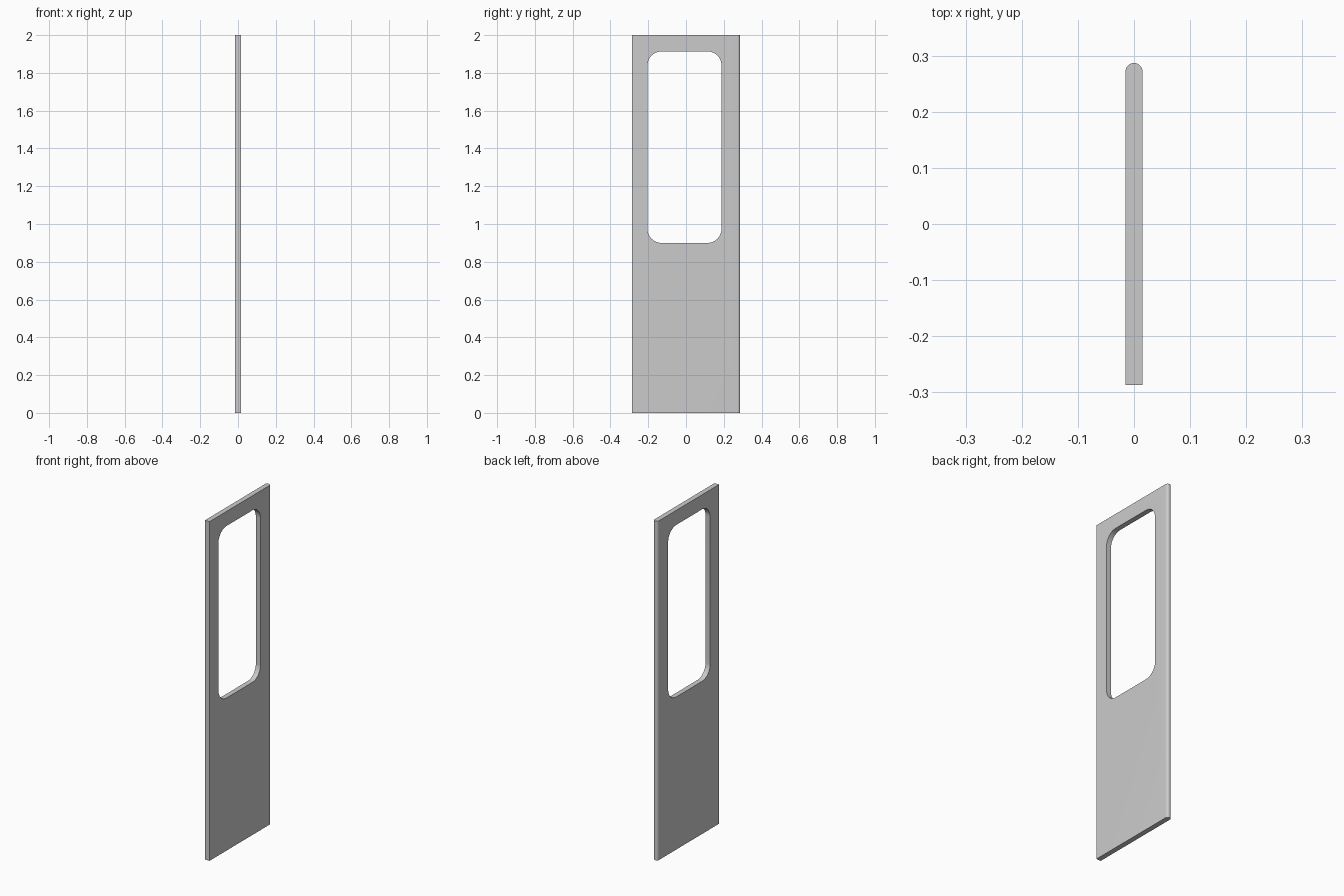
import bpy, bmesh
from math import sin, cos, pi
from mathutils import Vector

if "Cube" in bpy.data.objects:
    bpy.data.objects.remove(bpy.data.objects["Cube"])


def prism(name, points, direction):
    """Extrude a closed outline along a direction into a solid."""
    bm = bmesh.new()
    face = bm.faces.new([bm.verts.new(p) for p in points])
    ext = bmesh.ops.extrude_face_region(bm, geom=[face])
    verts = [g for g in ext["geom"] if isinstance(g, bmesh.types.BMVert)]
    bmesh.ops.translate(bm, verts=verts, vec=Vector(direction))
    bmesh.ops.recalc_face_normals(bm, faces=bm.faces[:])
    mesh = bpy.data.meshes.new(name)
    bm.to_mesh(mesh)
    bm.free()
    obj = bpy.data.objects.new(name, mesh)
    bpy.context.collection.objects.link(obj)
    return obj


def arc(cu, cv, r, start, end, n):
    return [(cu + r * cos(start + (end - start) * i / n),
             cv + r * sin(start + (end - start) * i / n)) for i in range(n + 1)]


# Door leaf: square edge at -y, half-round edge at +y
T, W, H = 0.015, 0.287, 2.0
plan = [(-T, -W), (T, -W)] + arc(0, W - T, T, 0, pi, 16)
door = prism("door_panel", [(x, y, 0) for x, y in plan], (0, 0, H))

# Window opening with rounded corners
y0, y1, z0, z1, R = -0.204, 0.188, 0.90, 1.914, 0.075
corners = [(y1 - R, z1 - R), (y0 + R, z1 - R), (y0 + R, z0 + R), (y1 - R, z0 + R)]
outline = []
for i, (y, z) in enumerate(corners):
    outline += arc(y, z, R, i * pi / 2, (i + 1) * pi / 2, 12)
cutter = prism("window_cutter", [(-0.1, y, z) for y, z in outline], (0.2, 0, 0))
cutter.hide_render = True

cut = door.modifiers.new("window_opening", "BOOLEAN")
cut.operation = "DIFFERENCE"
cut.solver = "EXACT"
cut.object = cutter
bpy.context.view_layer.objects.active = door
door.select_set(True)
bpy.ops.object.modifier_apply(modifier=cut.name)
bpy.data.objects.remove(cutter)

# Smooth the rounded edges, keep the flat faces crisp
bpy.ops.object.shade_smooth_by_angle(angle=pi / 6)
